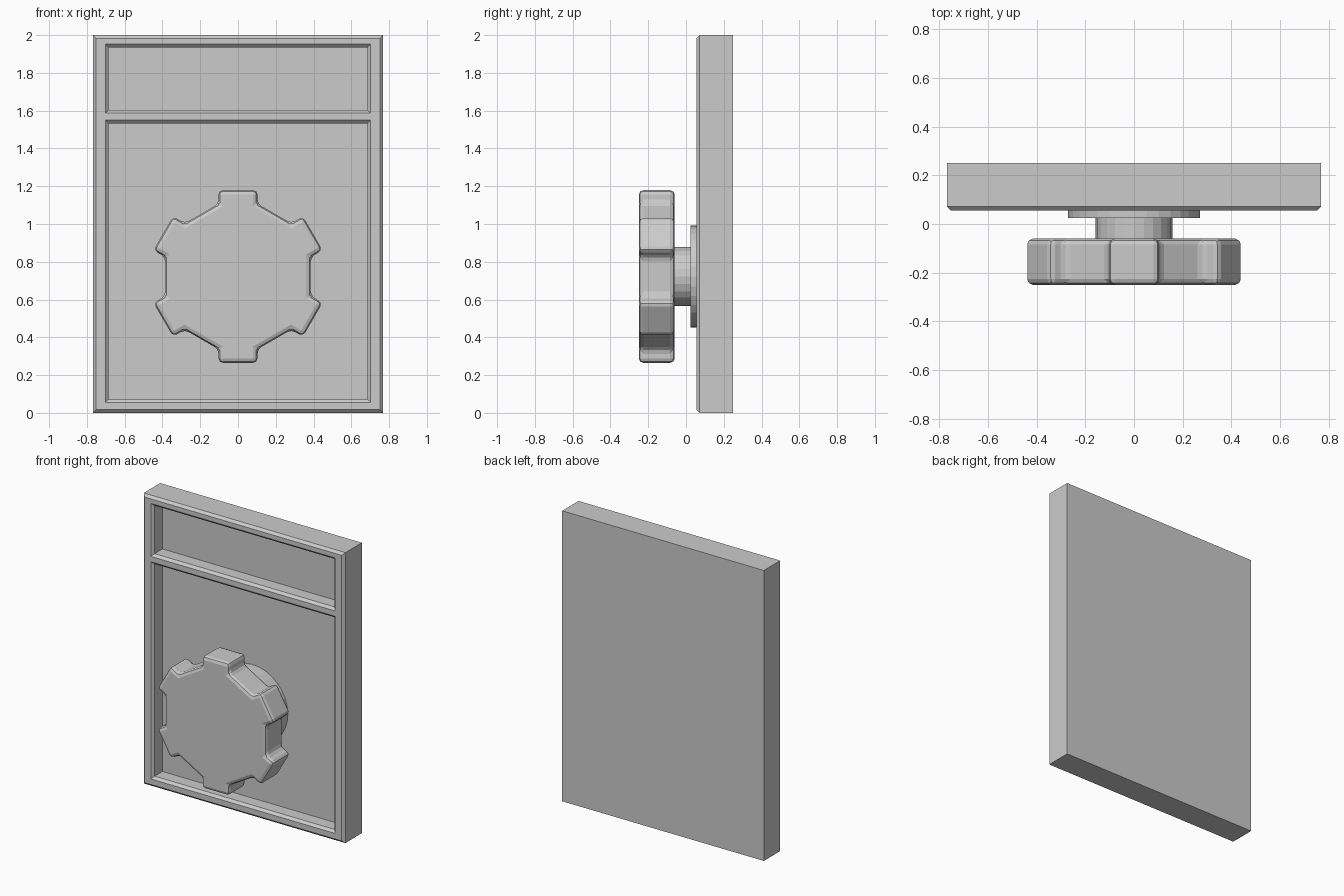
import bpy, bmesh, math
from mathutils import Vector, Matrix

if "Cube" in bpy.data.objects:
    bpy.data.objects.remove(bpy.data.objects["Cube"])

AXIS_Z = 0.722          # height of the knob axis
CHAMFER = 0.017


def finish(bm, name):
    bmesh.ops.recalc_face_normals(bm, faces=bm.faces)
    mesh = bpy.data.meshes.new(name)
    bm.to_mesh(mesh)
    bm.free()
    ob = bpy.data.objects.new(name, mesh)
    bpy.context.collection.objects.link(ob)
    return ob


def disc(name, radius, y0, y1, sides):
    """Cylinder along y, centred on the knob axis."""
    bm = bmesh.new()
    place = Matrix.Translation((0, (y0 + y1) / 2, AXIS_Z)) @ Matrix.Rotation(math.pi / 2, 4, 'X')
    bmesh.ops.create_cone(bm, cap_ends=True, segments=sides, radius1=radius,
                          radius2=radius, depth=y1 - y0, matrix=place)
    return finish(bm, name)


def panel():
    bm = bmesh.new()
    front, back, floor_depth = 0.055, 0.25, 0.085
    xs = [-0.768, -0.702, 0.702, 0.768]
    zs = [0, 0.055, 1.55, 1.587, 1.952, 2.0]
    # front face as a grid of rails and openings
    grid = [[bm.verts.new((x, front + CHAMFER, z)) for x in xs] for z in zs]
    cells = {}
    for j in range(len(zs) - 1):
        for i in range(len(xs) - 1):
            cells[i, j] = bm.faces.new((grid[j][i], grid[j][i + 1],
                                        grid[j + 1][i + 1], grid[j + 1][i]))
    bm.normal_update()
    # sides and back
    rim = [e for e in bm.edges if e.is_boundary]
    ext = bmesh.ops.extrude_edge_only(bm, edges=rim)["geom"]
    for v in ext:
        if isinstance(v, bmesh.types.BMVert):
            v.co.y = back
    bmesh.ops.contextual_create(bm, geom=[e for e in ext if isinstance(e, bmesh.types.BMEdge)])
    # chamfered outer front edge
    faces = list(cells.values())
    bm.normal_update()
    bmesh.ops.inset_region(bm, faces=faces, thickness=CHAMFER, use_even_offset=True)
    for v in {v for f in faces for v in f.verts}:
        v.co.y = front
    # two recesses with chamfered rims
    wells = [cells[1, 1], cells[1, 3]]
    bm.normal_update()
    bmesh.ops.inset_individual(bm, faces=wells, thickness=CHAMFER, use_even_offset=True)
    for v in {v for f in wells for v in f.verts}:
        v.co.y += CHAMFER
    for f in wells:
        new = bmesh.ops.extrude_discrete_faces(bm, faces=[f])["faces"]
        bmesh.ops.translate(bm, verts=new[0].verts[:], vec=(0, floor_depth, 0))
    return finish(bm, "panel")


def knob():
    bm = bmesh.new()
    root, tip, y0, y1 = 0.385, 0.457, -0.25, -0.06
    half = root * math.tan(math.pi / 12)
    # twelve-sided body with every other side pushed out as a lobe
    verts = []
    for k in range(6):
        turn = Matrix.Rotation(math.radians(60 * k), 3, 'Y')
        for x, z in ((-half, root), (-half, tip), (half, tip), (half, root)):
            p = turn @ Vector((x, 0, z))
            verts.append(bm.verts.new((p.x, y0, p.z + AXIS_Z)))
    face = bm.faces.new(verts)
    ext = bmesh.ops.extrude_face_region(bm, geom=[face])["geom"]
    bmesh.ops.translate(bm, verts=[v for v in ext if isinstance(v, bmesh.types.BMVert)],
                        vec=(0, y1 - y0, 0))
    bmesh.ops.recalc_face_normals(bm, faces=bm.faces)
    bmesh.ops.bevel(bm, geom=bm.edges[:], offset=0.024, segments=2, profile=0.5,
                    affect='EDGES', clamp_overlap=True)
    return finish(bm, "knob")


panel()
disc("knob_flange", 0.27, 0.025, 0.16, 32)
disc("knob_shaft", 0.157, -0.07, 0.03, 24)
knob()
